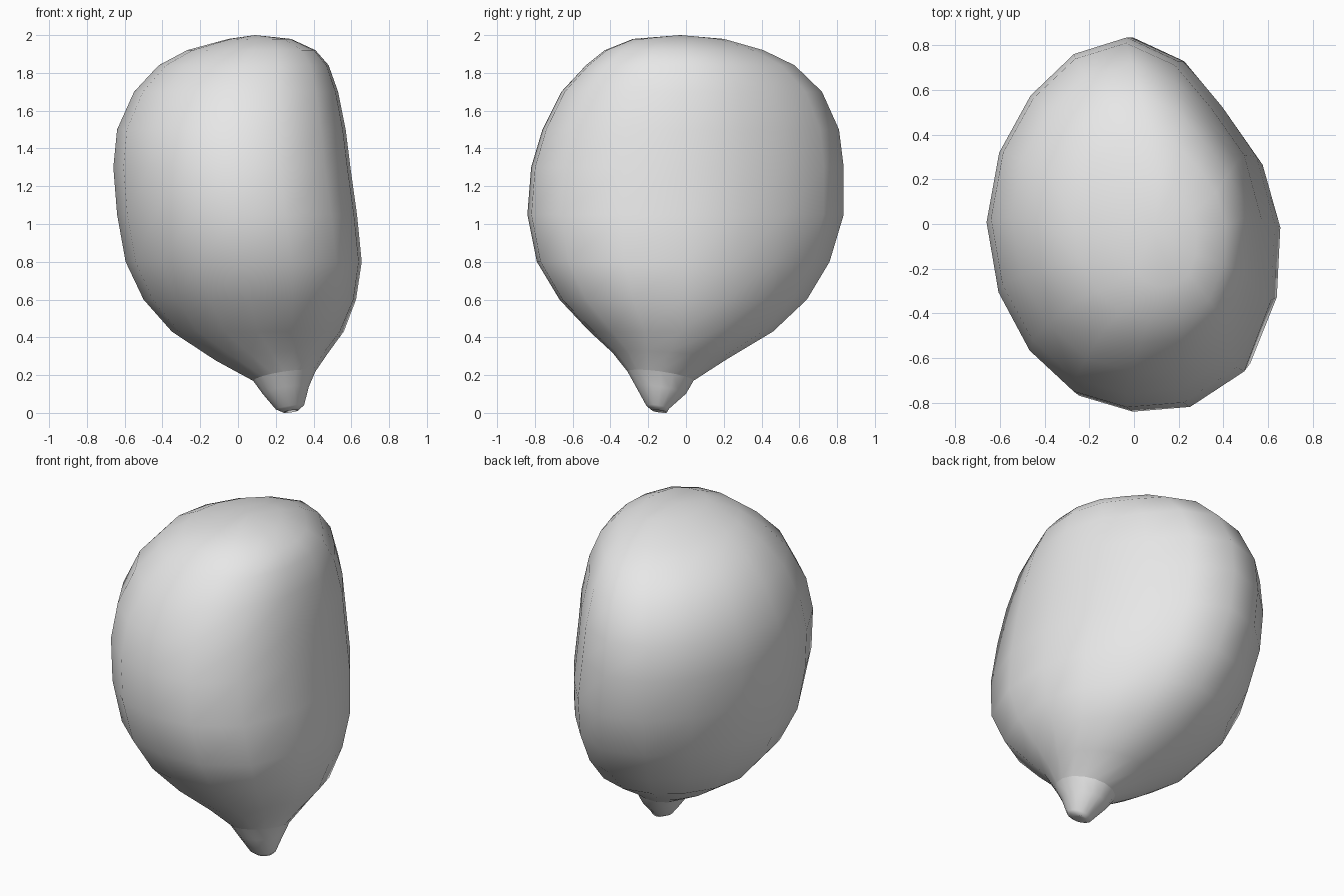
import bpy
import bmesh
import math

if "Cube" in bpy.data.objects:
    bpy.data.objects.remove(bpy.data.objects["Cube"], do_unlink=True)

SIDES = 16
NECK_Z = 0.195

grey = bpy.data.materials.new("plain_grey")
grey.use_nodes = True
colour = (0.8, 0.8, 0.8, 1)
grey.diffuse_color = colour
grey.node_tree.nodes["Principled BSDF"].inputs["Base Color"].default_value = colour


def bulge(angle, z):
    """Fuller towards the front left, flatter towards the back left."""
    c, s = math.cos(angle), math.sin(angle)
    if c > 0:
        amount = -0.11 if s > 0 else 0.11
    else:
        amount = -0.03 if s > 0 else -0.02
    fade = min(1, max(0, (z - NECK_Z) / 0.4))
    return 1 + amount * fade * math.sin(2 * angle) ** 2


def loft(name, rings, tip):
    """Skin a stack of rings given as height, x range and y range; close at tip."""
    bm = bmesh.new()
    loops = []
    for z, left, right, front, back in rings:
        cx, cy = (left + right) / 2, (front + back) / 2
        tilt = min(1, max(0, 1 - (z - NECK_Z) / 0.2))
        loop = []
        for i in range(SIDES):
            a = math.tau * i / SIDES
            k = bulge(a, z)
            dx = math.cos(a) * k * (right - left) / 2
            dy = math.sin(a) * k * (back - front) / 2
            loop.append(bm.verts.new((cx + dx, cy + dy, z + tilt * (0.15 * dx - 0.14 * dy))))
        loops.append(loop)
    for low, high in zip(loops, loops[1:]):
        for i in range(SIDES):
            j = (i + 1) % SIDES
            bm.faces.new((low[i], low[j], high[j], high[i]))
    end = bm.verts.new(tip)
    for i in range(SIDES):
        bm.faces.new((loops[-1][i], loops[-1][(i + 1) % SIDES], end))
    if rings[0][0] > tip[2]:
        bmesh.ops.reverse_faces(bm, faces=bm.faces[:])
    mesh = bpy.data.meshes.new(name)
    bm.to_mesh(mesh)
    bm.free()
    mesh.materials.append(grey)
    mesh.shade_smooth()
    obj = bpy.data.objects.new(name, mesh)
    bpy.context.collection.objects.link(obj)
    return obj


neck = (NECK_Z, 0.08, 0.41, -0.31, 0.04)

# Rounded, leaning body
loft("body", [
    neck,
    (0.3, -0.12, 0.48, -0.39, 0.21),
    (0.43, -0.35, 0.56, -0.51, 0.46),
    (0.6, -0.5, 0.625, -0.67, 0.64),
    (0.8, -0.595, 0.655, -0.79, 0.76),
    (1.05, -0.64, 0.63, -0.84, 0.835),
    (1.3, -0.66, 0.595, -0.82, 0.835),
    (1.5, -0.64, 0.57, -0.76, 0.81),
    (1.7, -0.55, 0.53, -0.66, 0.72),
    (1.84, -0.42, 0.48, -0.53, 0.575),
    (1.92, -0.27, 0.41, -0.43, 0.41),
    (1.98, -0.05, 0.28, -0.28, 0.2),
], (0.09, -0.03, 2))

# Short tapered stem with a dimpled end
loft("stem", [
    neck,
    (0.12, 0.13, 0.375, -0.265, 0),
    (0.03, 0.2, 0.35, -0.21, -0.09),
    (0.008, 0.24, 0.32, -0.18, -0.1),
], (0.28, -0.14, 0.02))
